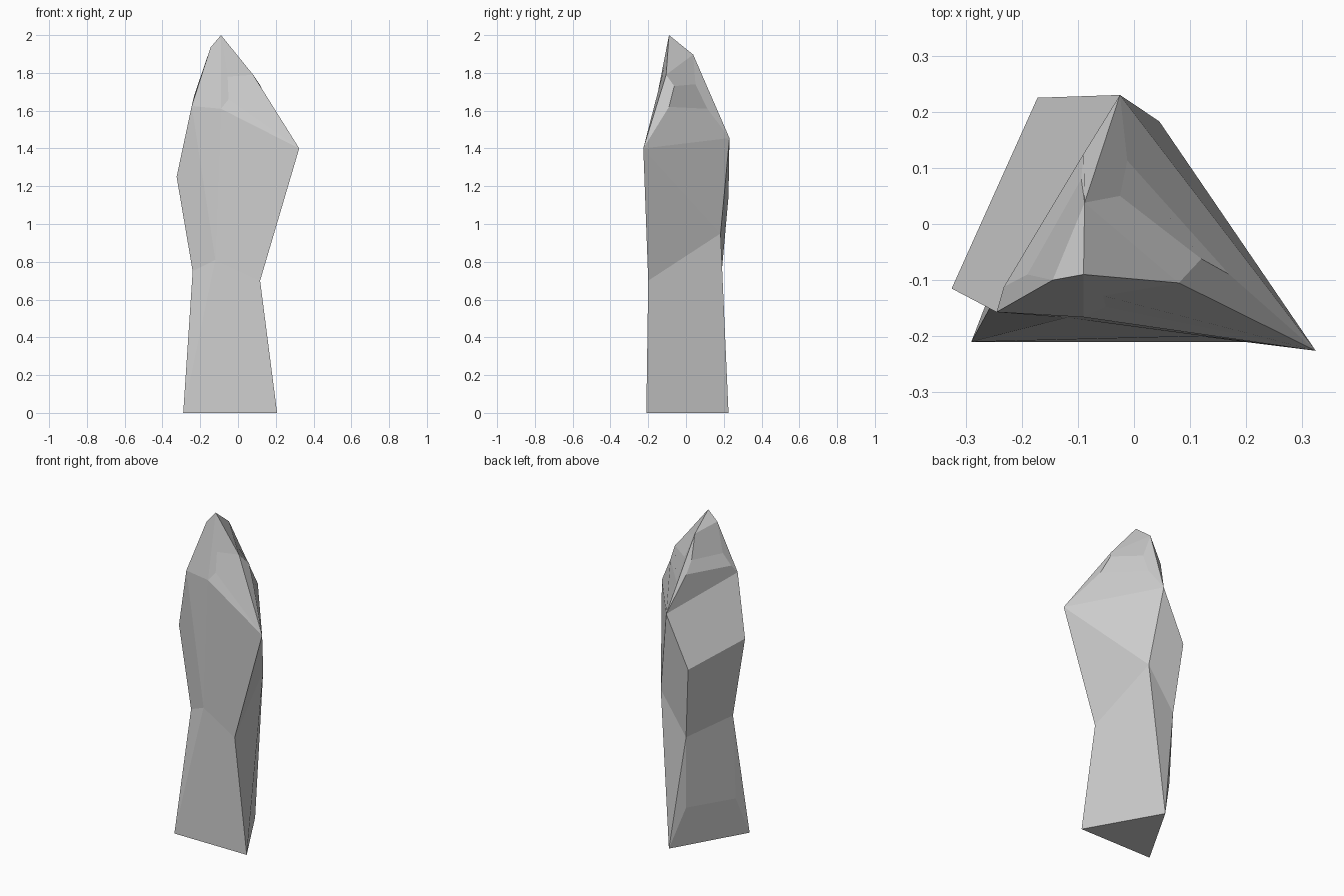
import bpy
import bmesh

if "Cube" in bpy.data.objects:
    bpy.data.objects.remove(bpy.data.objects["Cube"])

bm = bmesh.new()


def face(*pts):
    """Add one flat facet, skipping repeated corners."""
    unique = list(dict.fromkeys(pts))
    if len(unique) > 2:
        bm.faces.new([bm.verts.new(p) for p in unique])


def loft(a, b, sides):
    """Bridge the chosen sides of two rings of corners."""
    for i in sides:
        j = (i + 1) % len(a)
        face(a[i], a[j], b[j], b[i])


def chipped_panel(*rows):
    """Side panel made of strips with a bevelled facet at each end."""
    for a, b in zip(rows, rows[1:]):
        face(a[0], a[1], b[1], b[0])
    face(*[r[0] for r in rows])
    face(*[r[1] for r in rows])


# Foot: triangular base
foot_l, foot_r, foot_b = (-.29, -.21, 0), (.207, -.21, 0), (-.04, .225, 0)
foot = [foot_l, foot_l, foot_r, foot_b, foot_b]

# Waist and shoulder rings: left, front, right, back, back left
waist = [(-.24, -.118, .75), (-.12, -.167, .81), (.117, -.2, .7),
         (.045, .183, .95), (-.13, .185, .7)]
shoulder = [(-.325, -.115, 1.25), (-.245, -.157, 1.625), (.324, -.226, 1.4),
            (-.025, .23, 1.455), (-.172, .225, 1.145)]
left, front, right, back, back_left = shoulder
brow = (-.09, -.166, 1.61)

# Body: lower half with a chipped left panel
face(foot_l, foot_b, foot_r)
loft(foot, waist, range(4))
chipped_panel((waist[4], waist[0]),
              ((-.118, .168, .253), (-.256, -.122, .237)),
              (foot_b, foot_l))

# Body: upper half, front and right split along their creases
loft(waist, shoulder, (0, 3, 4))
face(waist[1], brow, front)
face(waist[1], waist[2], right, brow)
face(waist[2], waist[3], right)
face(waist[3], back, right)
face(front, back, back_left, left)

# Crown: peak, ridge and dented front facets
peak, peak_l = (-.09, -.09, 2), (-.145, -.1, 1.935)
ridge_b, ridge_r = (-.088, .038, 1.897), (.08, -.105, 1.79)
dent_top, dent_low = (-.055, -.128, 1.78), (-.05, -.148, 1.66)
face(peak_l, front, brow, peak)
face(peak, brow, dent_low, dent_top)
face(peak, dent_top, ridge_r)
face(dent_top, dent_low, right, ridge_r)
face(dent_low, brow, right)
face(peak, ridge_b, peak_l)
face(peak, ridge_r, ridge_b)

# Crown: stepped right and left sides
chipped_panel((ridge_r, ridge_b),
              ((.12, -.062, 1.73), (-.025, .05, 1.74)),
              ((.17, -.09, 1.62), (-.012, .113, 1.61)),
              (right, back))
chipped_panel((ridge_b, peak_l),
              ((-.094, .08, 1.75), (-.19, -.09, 1.755)),
              ((-.09, .125, 1.677), (-.232, -.112, 1.68)),
              (back, front))

bmesh.ops.remove_doubles(bm, verts=bm.verts, dist=.001)
bmesh.ops.recalc_face_normals(bm, faces=bm.faces)
mesh = bpy.data.meshes.new("rock_pillar")
bm.to_mesh(mesh)
bm.free()
bpy.context.collection.objects.link(bpy.data.objects.new("rock_pillar", mesh))
